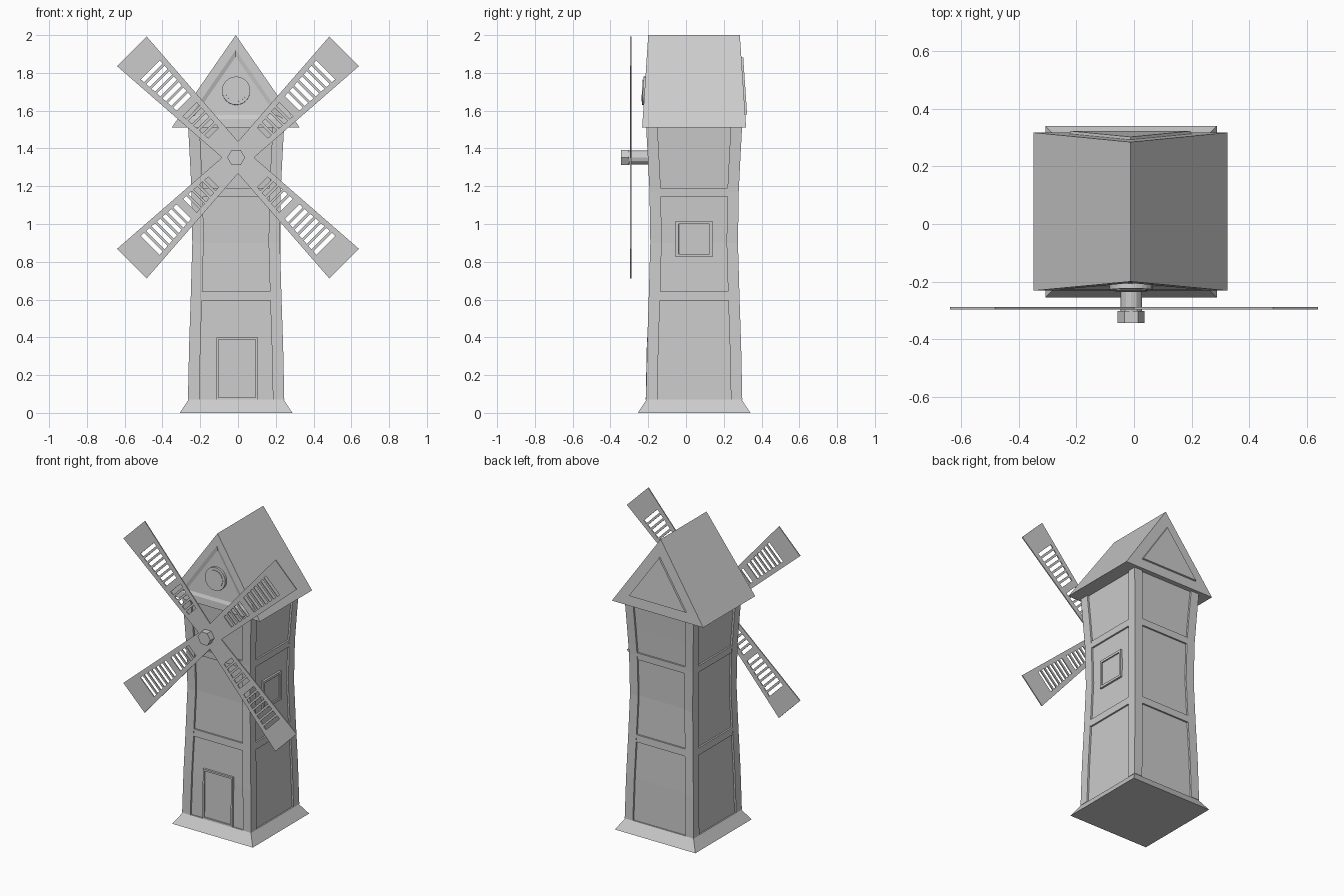
import bpy, bmesh, math
from mathutils import Matrix, Vector

if "Cube" in bpy.data.objects:
    bpy.data.objects.remove(bpy.data.objects["Cube"])

CX, CY = -0.01, 0.043                      # tower axis
PROFILE = [(0.07, .255), (0.35, .249), (0.62, .240), (0.9, .232),
           (1.17, .236), (1.35, .245), (1.515, .254)]


def half(z):
    """Half width of the tower at height z."""
    for (z0, h0), (z1, h1) in zip(PROFILE, PROFILE[1:]):
        if z <= z1:
            return h0 + (h1 - h0) * (z - z0) / (z1 - z0)
    return PROFILE[-1][1]


def finish(bm, name):
    bmesh.ops.recalc_face_normals(bm, faces=bm.faces)
    me = bpy.data.meshes.new(name)
    bm.to_mesh(me)
    bm.free()
    ob = bpy.data.objects.new(name, me)
    bpy.context.collection.objects.link(ob)
    return ob


def loft(name, sections):
    """Stack of rectangles (z, x0, x1, y0, y1), capped at both ends."""
    bm = bmesh.new()
    rings = [[bm.verts.new((CX + x, CY + y, z)) for x, y in
              ((x0, y0), (x1, y0), (x1, y1), (x0, y1))] for z, x0, x1, y0, y1 in sections]
    for a, b in zip(rings, rings[1:]):
        for i in range(4):
            j = (i + 1) % 4
            bm.faces.new((a[i], a[j], b[j], b[i]))
    bm.faces.new(rings[0][::-1])
    bm.faces.new(rings[-1])
    return finish(bm, name)


def square(z, h):
    return (z, -h, h, -h, h)


def cylinder(name, r, depth, loc, n, angle=math.pi / 2, spin=0):
    bm = bmesh.new()
    m = (Matrix.Translation(loc) @ Matrix.Rotation(angle, 4, 'X') @ Matrix.Rotation(spin, 4, 'Z'))
    bmesh.ops.create_cone(bm, cap_ends=True, segments=n, radius1=r, radius2=r, depth=depth, matrix=m)
    return finish(bm, name)


def framed_panel(name, w, h, depth, matrix, border):
    """Raised plate in local XZ facing -Y, with a sunken middle."""
    bm = bmesh.new()
    bmesh.ops.create_cube(bm, size=1, matrix=Matrix.Diagonal((w, depth, h, 1)))
    bm.normal_update()
    front = [f for f in bm.faces if f.normal.y < -0.9]
    bmesh.ops.inset_individual(bm, faces=front, thickness=border)
    bmesh.ops.inset_individual(bm, faces=front, thickness=0.001, depth=-0.008)
    bm.transform(matrix)
    return finish(bm, name)


# foundation and recessed walls
loft("foundation", [square(0, .298), square(0.07, .252)])
loft("walls", [square(z, h - 0.012) for z, h in PROFILE])

# corner posts
W = 0.06
for sx in (-1, 1):
    for sy in (-1, 1):
        secs = []
        for z, h in PROFILE:
            xs, ys = sorted((sx * h, sx * (h - W))), sorted((sy * h, sy * (h - W)))
            secs.append((z, *xs, *ys))
        loft("corner_post", secs)

# horizontal beams
for z0, z1 in ((0.595, 0.643), (1.145, 1.19)):
    loft("beam", [square(z0, half(z0) - .001), square(z1, half(z1) - .001)])

# front door and side window
framed_panel("door", .22, .33, .04,
             Matrix.Translation((CX + .005, CY - .233, .235)) @ Matrix.Rotation(-.02, 4, 'X'), .016)
framed_panel("side_window", .195, .19, .04,
             Matrix.Translation((CX + .215, CY, .92)) @ Matrix.Rotation(math.pi / 2, 4, 'Z'), .022)

# gabled roof with a sunken front panel and a raised back panel
bm = bmesh.new()
RX = -0.012
tri = [(-.338, 1.512), (.338, 1.512), (0, 2.0)]
fr = [bm.verts.new((RX + x, -.2 if z > 1.9 else -.232, z)) for x, z in tri]
bk = [bm.verts.new((RX + x, .285 if z > 1.9 else .318, z)) for x, z in tri]
front, back = bm.faces.new(fr), bm.faces.new(bk[::-1])
for i in range(3):
    j = (i + 1) % 3
    bm.faces.new((fr[j], fr[i], bk[i], bk[j]))
bmesh.ops.recalc_face_normals(bm, faces=bm.faces)
for f, t1, t2, d in ((front, .045, .02, -.008), (back, .066, .002, .010)):
    bmesh.ops.inset_individual(bm, faces=[f], thickness=t1, use_even_offset=True)
    bmesh.ops.inset_individual(bm, faces=[f], thickness=t2, depth=d, use_even_offset=True)
finish(bm, "roof")

# round gable window
TILT = math.pi / 2 - .065
cylinder("gable_window_rim", .075, .03, (CX, -.214, 1.705), 24, TILT)
cylinder("gable_window_pane", .058, .03, (CX, -.218, 1.705), 24, TILT)

# axle and hub
cylinder("axle", .037, .14, (CX, -.25, 1.352), 12)
cylinder("hub", .047, .042, (CX, -.324, 1.352), 6, spin=math.pi / 2)

# sails: tapered lattice blades around a common centre
U0, U1, H0, H1 = .06, .795, .06, .111


def width(u):
    return H0 + (H1 - H0) * (u - U0) / (U1 - U0)


slots = [(.185 + i * .038, .024) for i in range(5)] + [(.405 + i * .038, .024) for i in range(7)]
cuts = [U0] + [c for s, w in slots for c in (s, s + w)] + [U1]
bm = bmesh.new()
for k in range(4):
    rot = Matrix.Rotation(math.pi / 4 + k * math.pi / 2, 3, 'Y')
    rows = []
    for u in cuts:
        w = width(u)
        v = w - .03
        rows.append([bm.verts.new(rot @ Vector((u, 0, t))) for t in (-w, -v, v, w)])
    for n, (a, b) in enumerate(zip(rows, rows[1:])):
        for i in range(3):
            if i == 1 and n % 2 == 1:
                continue                    # open slot
            bm.faces.new((a[i], a[i + 1], b[i + 1], b[i]))
# centre plate
bm.faces.new([bm.verts.new((x, 0, z)) for x, z in ((-.085, 0), (0, -.085), (.085, 0), (0, .085))])
bm.transform(Matrix.Translation((0, -.293, 1.352)))
sails = finish(bm, "sails")
sol = sails.modifiers.new("thickness", 'SOLIDIFY')
sol.thickness = .007
sol.offset = 0
